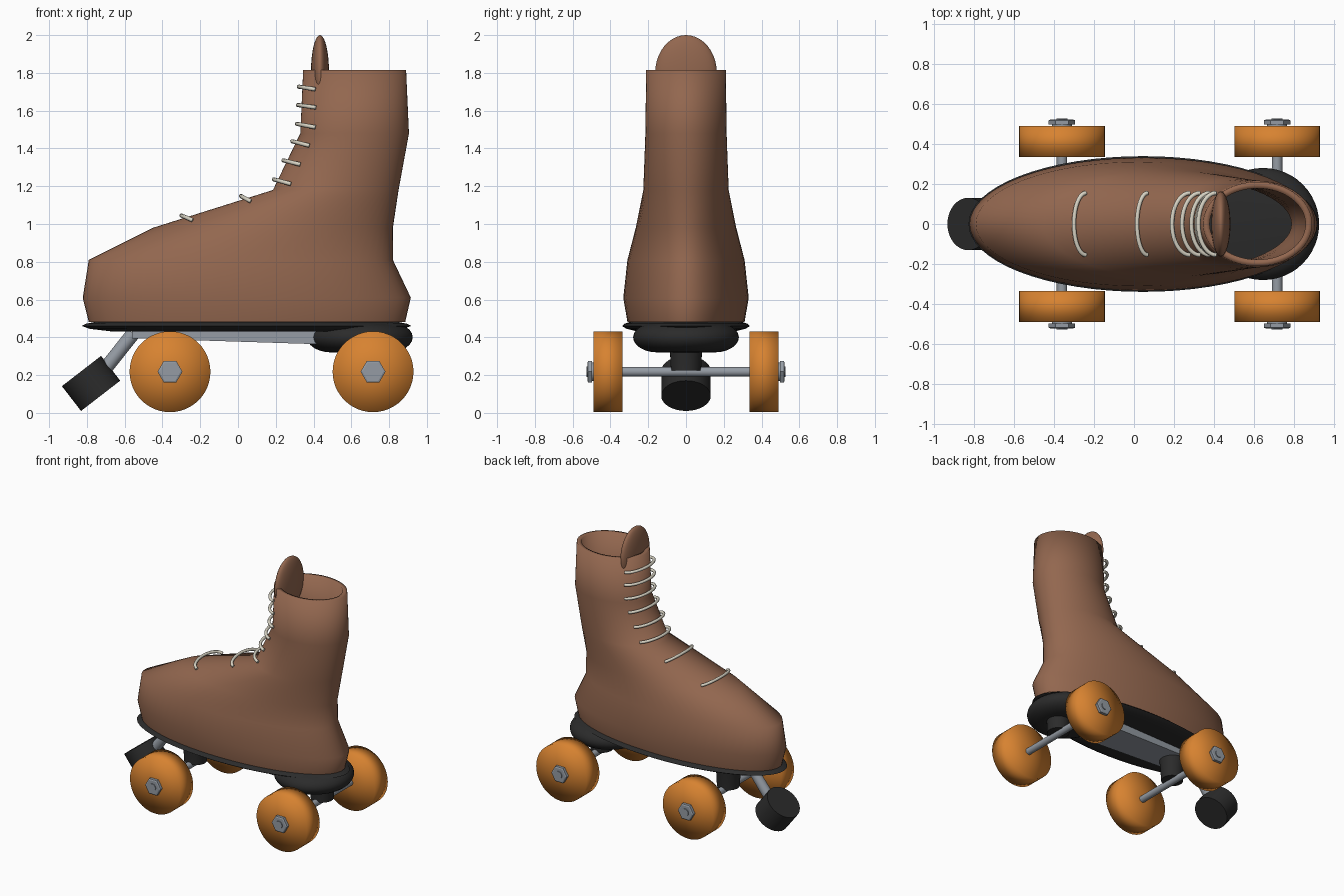
import bpy, bmesh, math
from mathutils import Matrix, Vector

if "Cube" in bpy.data.objects:
    bpy.data.objects.remove(bpy.data.objects["Cube"])


def material(name, rgb):
    m = bpy.data.materials.new(name)
    m.diffuse_color = (*rgb, 1)
    m.use_nodes = True
    m.node_tree.nodes["Principled BSDF"].inputs["Base Color"].default_value = m.diffuse_color
    return m


BROWN = material("brown leather", (0.29, 0.135, 0.078))
ORANGE = material("orange wheel", (0.68, 0.225, 0.03))
BLACK = material("black rubber", (0.024, 0.024, 0.024))
STEEL = material("grey steel", (0.30, 0.33, 0.37))
CREAM = material("cream lace", (0.68, 0.65, 0.55))


def loft(name, rings, mat, n=48, matrix=Matrix(), caps=True, angle=35):
    """Skin elliptical rings (centre_x, z, radius_x, radius_y); angle None = fully smooth."""
    bm = bmesh.new()
    loops = []
    for cx, z, rx, ry in rings:
        loops.append([bm.verts.new((cx + rx * math.cos(math.tau * i / n),
                                    ry * math.sin(math.tau * i / n), z)) for i in range(n)])
    for a, b in zip(loops, loops[1:]):
        for i in range(n):
            j = (i + 1) % n
            bm.faces.new((a[i], a[j], b[j], b[i]))
    if caps:
        bm.faces.new(loops[0][::-1])
        bm.faces.new(loops[-1])
    bm.transform(matrix)
    me = bpy.data.meshes.new(name)
    bm.to_mesh(me)
    bm.free()
    me.materials.append(mat)
    ob = bpy.data.objects.new(name, me)
    bpy.context.collection.objects.link(ob)
    bpy.ops.object.select_all(action='DESELECT')
    ob.select_set(True)
    bpy.context.view_layer.objects.active = ob
    if angle is None:
        bpy.ops.object.shade_smooth()
    else:
        bpy.ops.object.shade_smooth_by_angle(angle=math.radians(angle))
    return ob


def rod(name, a, b, r, mat, n=24, **kw):
    """Cylinder between two points."""
    a, b = Vector(a), Vector(b)
    d = b - a
    m = Matrix.Translation(a) @ d.to_track_quat('Z', 'Y').to_matrix().to_4x4()
    return loft(name, [(0, 0, r, r), (0, d.length, r, r)], mat, n, m, **kw)


# Boot: outer shell up to the rim, then the inner wall back down
# (z, toe x, heel x, half width)
SECTIONS = [(0.48, -0.79, 0.885, 0.31), (0.61, -0.822, 0.915, 0.332),
            (0.81, -0.79, 0.82, 0.31), (0.98, -0.45, 0.82, 0.266),
            (1.18, 0.185, 0.85, 0.226), (1.48, 0.33, 0.905, 0.215),
            (1.815, 0.345, 0.89, 0.211)]


def shell(inset):
    return [((f + h) / 2, z, (h - f) / 2 - inset, w - inset) for z, f, h, w in SECTIONS]


loft("boot", shell(0) + shell(0.033)[::-1], BROWN, 64, caps=False, angle=None)

# Tongue
bpy.ops.mesh.primitive_uv_sphere_add(segments=32, ring_count=20, radius=1,
                                     location=(0.434, 0, 1.8))
tongue = bpy.context.object
tongue.name = "tongue"
tongue.scale = (0.048, 0.163, 0.2)
tongue.data.materials.append(BROWN)
bpy.ops.object.shade_smooth()

# Laces: (apex x, apex z, end x, end z)
LACES = [(-0.30, 1.045, -0.24, 1.02), (0.015, 1.148, 0.068, 1.12),
         (0.19, 1.236, 0.28, 1.212), (0.24, 1.337, 0.33, 1.315),
         (0.287, 1.438, 0.378, 1.415), (0.312, 1.53, 0.41, 1.512),
         (0.317, 1.63, 0.413, 1.617), (0.322, 1.727, 0.41, 1.713)]
for k, (x0, z0, x1, z1) in enumerate(LACES):
    cu = bpy.data.curves.new("lace", 'CURVE')
    cu.dimensions = '3D'
    cu.bevel_depth = 0.011
    cu.bevel_resolution = 2
    cu.use_fill_caps = True
    sp = cu.splines.new('POLY')
    sp.points.add(20)
    for i, p in enumerate(sp.points):
        a = math.pi * (i / 20 - 0.5)
        t = 1 - math.cos(a)
        p.co = (x0 + (x1 - x0) * t, 0.155 * math.sin(a), z0 + (z1 - z0) * t, 1)
    sp.use_smooth = True
    cu.materials.append(CREAM)
    bpy.context.collection.objects.link(bpy.data.objects.new(f"lace_{k + 1}", cu))

# Sole plate and rounded heel pad
loft("sole", [(0.045, 0.432, 0.72, 0.26), (0.045, 0.445, 0.83, 0.315),
              (0.045, 0.46, 0.872, 0.339), (0.045, 0.472, 0.85, 0.325),
              (0.045, 0.482, 0.80, 0.295)], BLACK, 64)
pad = [(0.645, 0.4 + 0.08 * math.sin(a), 0.15 + 0.13 * math.cos(a), 0.15 + 0.13 * math.cos(a))
       for a in (math.pi * (i / 12 - 0.5) for i in range(13))]
loft("heel_pad", pad, BLACK)

# Steel chassis plate, thickening toward the heel
bpy.ops.mesh.primitive_cube_add(size=1)
chassis = bpy.context.object
chassis.name = "chassis"
for v in chassis.data.vertices:
    rear, top = v.co.x > 0, v.co.z > 0
    v.co = (0.6 if rear else -0.56,
            math.copysign(0.14 if rear else 0.11, v.co.y),
            0.435 if top else (0.358 if rear else 0.395))
chassis.data.materials.append(STEEL)

# Toe stop on its slanted strut
rod("toe_stop_strut", (-0.71, 0, 0.225), (-0.555, 0, 0.42), 0.037, STEEL)
stop_c, stop_d = Vector((-0.778, 0, 0.156)), Vector((0.61, 0, -0.79))
rod("toe_stop", stop_c - stop_d * 0.083, stop_c + stop_d * 0.083, 0.131, BLACK, 32)

# Trucks, axles, wheels and nuts
AXLE_Z = 0.218
for label, x in (("front", -0.36), ("rear", 0.715)):
    loft(label + "_truck", [(x, 0.225, 0.08, 0.08), (x, 0.33, 0.085, 0.085),
                            (x, 0.44, 0.1, 0.1)], BLACK, 32)
    rod(label + "_axle", (x, -0.5, AXLE_Z), (x, 0.5, AXLE_Z), 0.026, STEEL)
    for side, s in (("left", 1), ("right", -1)):
        tag = f"{label}_{side}_"
        # local z runs outward along the axle
        m = Matrix.Translation((x, 0, AXLE_Z)) @ Matrix.Rotation(-s * math.pi / 2, 4, 'X')
        loft(tag + "wheel", [(0, 0.335, 0.02, 0.02), (0, 0.335, 0.214, 0.214),
                             (0, 0.49, 0.214, 0.214), (0, 0.49, 0.02, 0.02)],
             ORANGE, 48, m, angle=None)
        loft(tag + "washer", [(0, 0.485, 0.05, 0.05), (0, 0.5, 0.05, 0.05)], STEEL, 24, m)
        loft(tag + "nut", [(0, 0.497, 0.066, 0.066), (0, 0.518, 0.066, 0.066),
                           (0, 0.522, 0.056, 0.056)], STEEL, 6, m, angle=20)
        loft(tag + "axle_tip", [(0, 0.51, 0.028, 0.028), (0, 0.528, 0.028, 0.028)],
             STEEL, 20, m)
